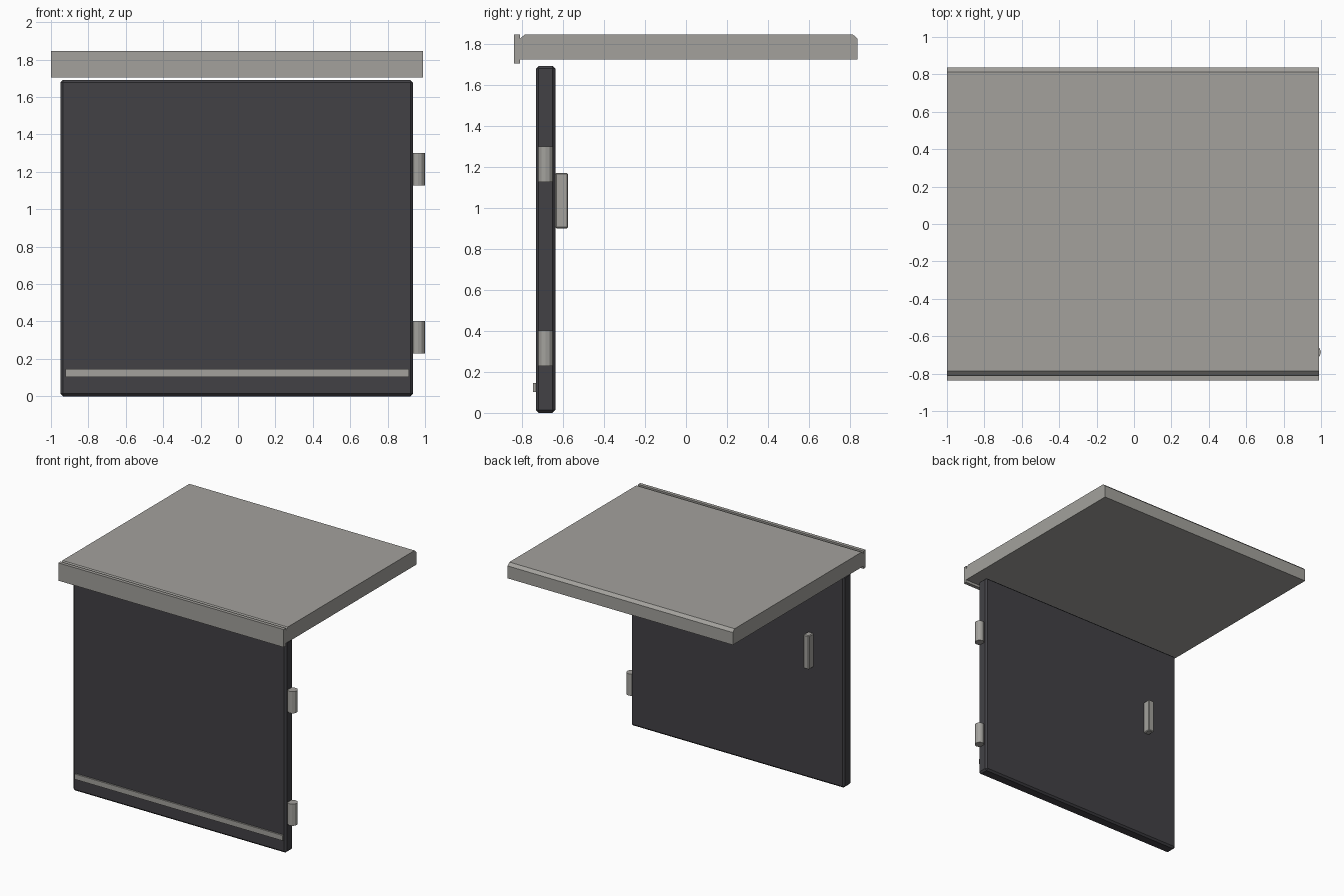
import bpy
import bmesh
from mathutils import Matrix

if "Cube" in bpy.data.objects:
    bpy.data.objects.remove(bpy.data.objects["Cube"], do_unlink=True)


def make_material(name, color):
    mat = bpy.data.materials.new(name)
    mat.use_nodes = True
    mat.diffuse_color = color
    mat.node_tree.nodes["Principled BSDF"].inputs["Base Color"].default_value = color
    return mat


stone = make_material("warm grey", (0.366, 0.358, 0.335, 1))
charcoal = make_material("charcoal", (0.054, 0.053, 0.060, 1))


def finish(name, bm, mat):
    bmesh.ops.recalc_face_normals(bm, faces=bm.faces)
    mesh = bpy.data.meshes.new(name)
    bm.to_mesh(mesh)
    bm.free()
    mesh.materials.append(mat)
    obj = bpy.data.objects.new(name, mesh)
    bpy.context.collection.objects.link(obj)
    return obj


def box(name, low, high, mat, chamfer=0):
    bm = bmesh.new()
    bmesh.ops.create_cube(bm, size=1)
    for v in bm.verts:
        v.co = [(a + b) / 2 + c * (b - a) for a, b, c in zip(low, high, v.co)]
    if chamfer:
        bmesh.ops.bevel(bm, geom=bm.edges[:], offset=chamfer, segments=1,
                        affect='EDGES', profile=0.5)
    return finish(name, bm, mat)


def extrude_along_x(name, profile, x0, x1, mat):
    bm = bmesh.new()
    face = bm.faces.new([bm.verts.new((x0, y, z)) for y, z in profile])
    ext = bmesh.ops.extrude_face_region(bm, geom=[face])
    moved = [g for g in ext["geom"] if isinstance(g, bmesh.types.BMVert)]
    bmesh.ops.translate(bm, verts=moved, vec=(x1 - x0, 0, 0))
    return finish(name, bm, mat)


# Roof slab with chamfered upper front and back edges
extrude_along_x("roof_slab", [(-0.81, 1.724), (0.837, 1.724), (0.837, 1.823),
                              (0.814, 1.845), (-0.787, 1.845), (-0.81, 1.823)],
                -1, 0.99, stone)

# Fascia lip along the front of the roof
box("roof_fascia", (-1, -0.838, 1.703), (0.99, -0.81, 1.845), stone)

# Door panel
box("door_panel", (-0.95, -0.732, 0), (0.935, -0.637, 1.692), charcoal, 0.014)

# Trim strip low on the door front
box("door_strip", (-0.922, -0.745, 0.103), (0.915, -0.73, 0.145), stone)

# Pull handle on the back of the door
box("door_handle", (-0.682, -0.638, 0.90), (-0.632, -0.575, 1.17), stone, 0.006)

# Hinge barrels on the door edge
for name, height in (("lower_hinge", 0.315), ("upper_hinge", 1.213)):
    bm = bmesh.new()
    bmesh.ops.create_cone(bm, cap_ends=True, segments=12, radius1=0.037,
                          radius2=0.037, depth=0.173,
                          matrix=Matrix.Translation((0.962, -0.685, height)))
    finish(name, bm, stone)
